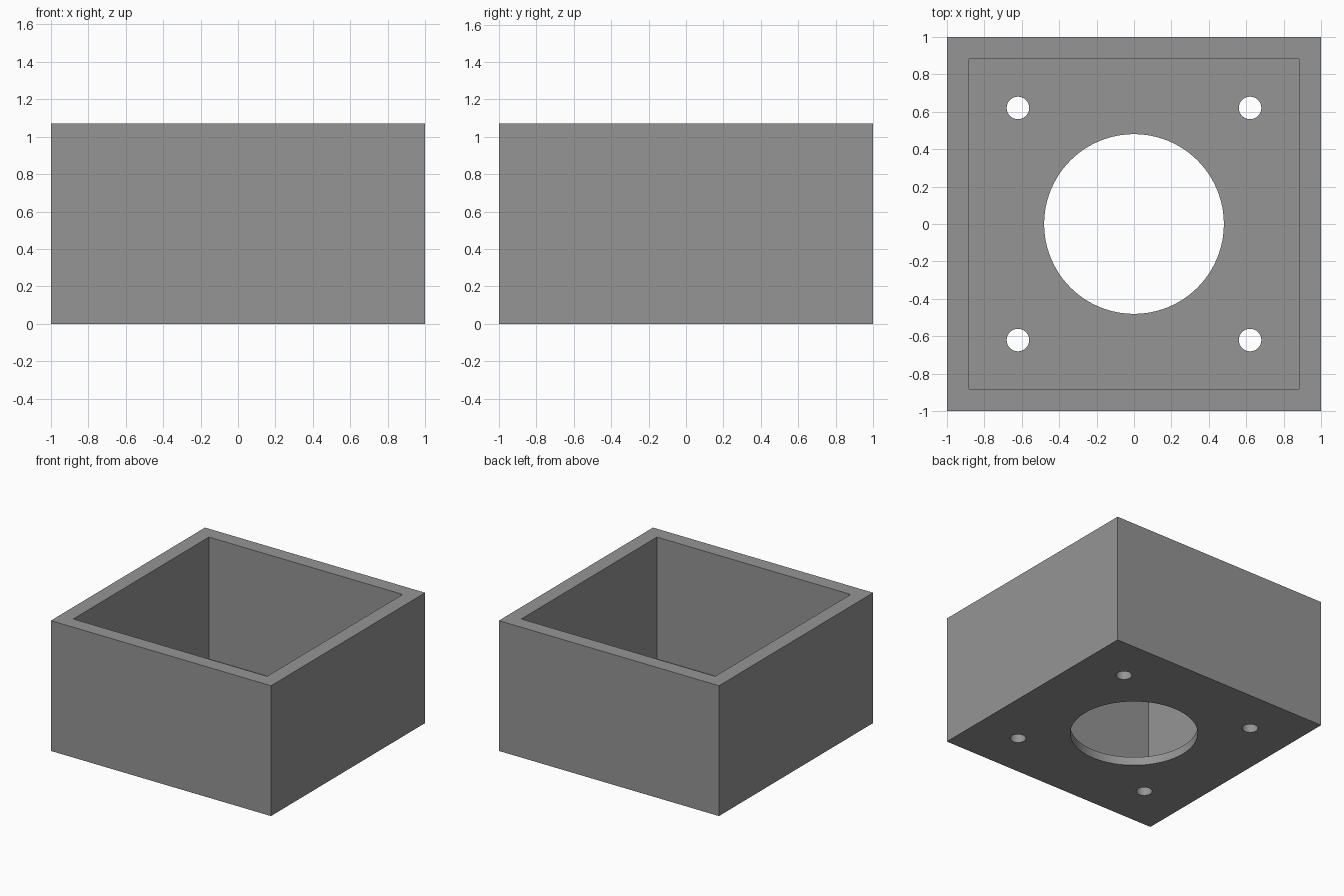
import bpy

if "Cube" in bpy.data.objects:
    bpy.data.objects.remove(bpy.data.objects["Cube"])

HEIGHT, FLOOR, INNER = 1.07, 0.07, 0.88

grey = bpy.data.materials.new("grey")
grey.diffuse_color = (0.3, 0.3, 0.3, 1)
grey.use_nodes = True
grey.node_tree.nodes["Principled BSDF"].inputs["Base Color"].default_value = grey.diffuse_color


def block(name, half, z0, z1):
    bpy.ops.mesh.primitive_cube_add(size=1, location=(0, 0, (z0 + z1) / 2))
    ob = bpy.context.object
    ob.name = name
    ob.scale = (2 * half, 2 * half, z1 - z0)
    bpy.ops.object.transform_apply(location=True, rotation=False, scale=True)
    return ob


def drill(name, x, y, radius, sides):
    bpy.ops.mesh.primitive_cylinder_add(vertices=sides, radius=radius, depth=0.4, location=(x, y, 0))
    bpy.context.object.name = name
    return bpy.context.object


# Open-topped square box
box = block("box", 1, 0, HEIGHT)
box.data.materials.append(grey)

# Cavity, central opening and four screw holes
cutters = [block("cavity_cutter", INNER, FLOOR, HEIGHT + 0.2),
           drill("centre_hole_cutter", 0, 0, 0.48, 96)]
for x in (-0.62, 0.62):
    for y in (-0.62, 0.62):
        cutters.append(drill("screw_hole_cutter", x, y, 0.06, 48))

bpy.context.view_layer.objects.active = box
for cutter in cutters:
    mod = box.modifiers.new(cutter.name, 'BOOLEAN')
    mod.operation = 'DIFFERENCE'
    mod.solver = 'EXACT'
    mod.object = cutter
    bpy.ops.object.modifier_apply(modifier=mod.name)
for cutter in cutters:
    bpy.data.objects.remove(cutter)

# Smooth hole walls, crisp edges
box.select_set(True)
bpy.ops.object.shade_smooth_by_angle()
